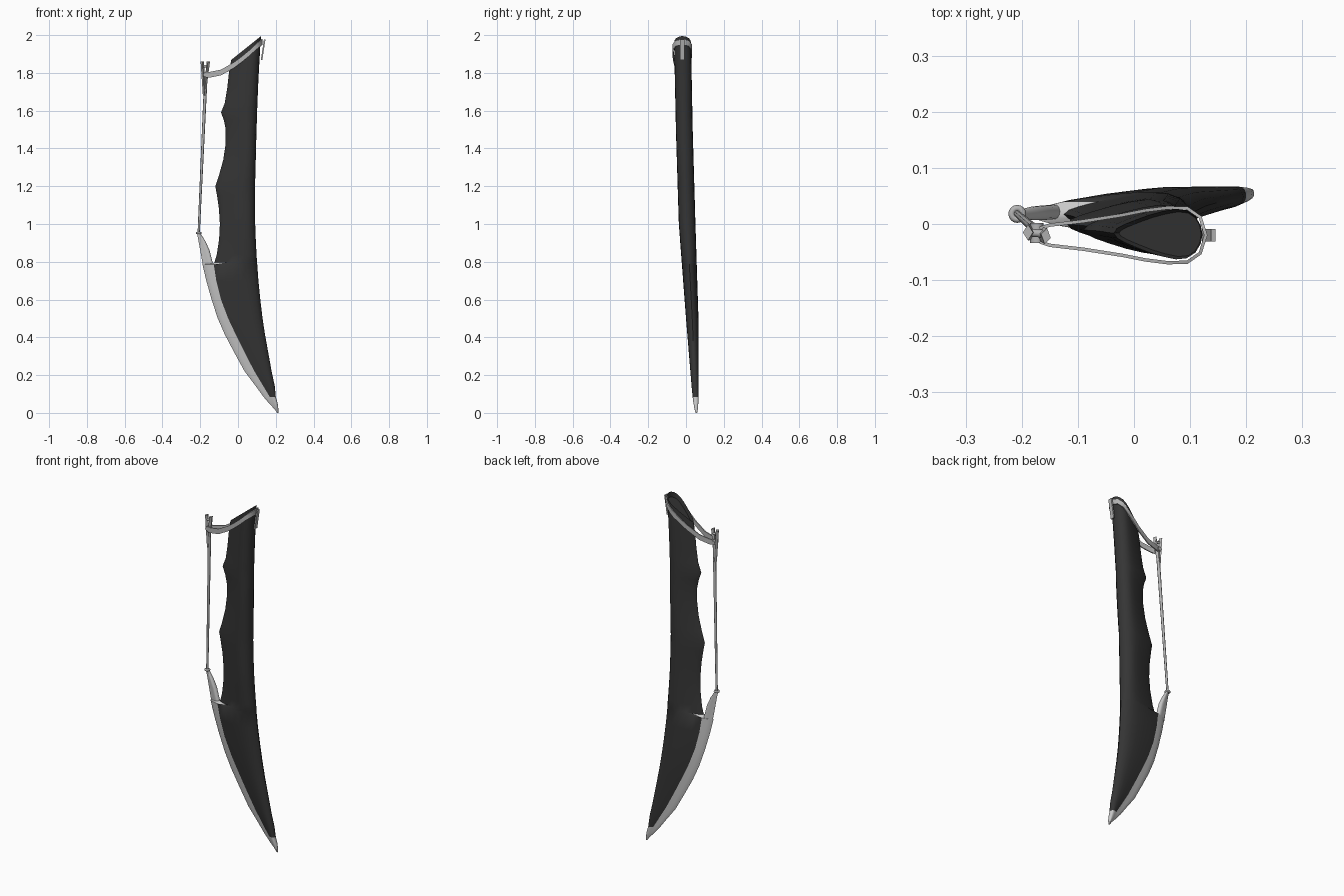
import bpy, bmesh, math
from mathutils import Vector

cube = bpy.data.objects.get("Cube")
if cube:
    bpy.data.objects.remove(cube)


def material(name, value):
    mat = bpy.data.materials.new(name)
    mat.use_nodes = True
    color = (value, value, value, 1)
    mat.diffuse_color = color
    mat.node_tree.nodes["Principled BSDF"].inputs["Base Color"].default_value = color
    return mat


LEATHER = material("dark leather", 0.035)
METAL = material("pale metal", 0.58)
STRAP = material("grey fittings", 0.45)


def finish(name, bm, mats, angle=40):
    bmesh.ops.recalc_face_normals(bm, faces=bm.faces)
    mesh = bpy.data.meshes.new(name)
    bm.to_mesh(mesh)
    bm.free()
    for mat in mats:
        mesh.materials.append(mat)
    obj = bpy.data.objects.new(name, mesh)
    bpy.context.collection.objects.link(obj)
    bpy.ops.object.select_all(action="DESELECT")
    obj.select_set(True)
    bpy.context.view_layer.objects.active = obj
    bpy.ops.object.shade_smooth_by_angle(angle=math.radians(angle))
    return obj


def interp(keys, z):
    for (z0, v0), (z1, v1) in zip(keys, keys[1:]):
        if z <= z1:
            return v0 + (v1 - v0) * (z - z0) / (z1 - z0)
    return keys[-1][1]


# Teardrop cross-section: sharp on the left, round along the spine
TEARDROP = [(0, 0), (.04, .2), (.12, .36), (.25, .55), (.4, .75), (.55, .9),
            (.7, 1), (.82, .95), (.92, .72), (.98, .36), (1, 0)]
EDGE = 3  # index of the column that follows the metal border


def loft(rows, rule):
    """Rows are (z, left, border, right, y, half thickness)."""
    bm = bmesh.new()
    rings = []
    n = len(TEARDROP)
    for z, left, border, right, y, half in rows:
        ring = []
        for i in list(range(n)) + list(range(n - 2, 0, -1)):
            u, h = TEARDROP[i]
            split = TEARDROP[EDGE][0]
            if u <= split:
                x = left + (border - left) * u / split
            else:
                x = border + (right - border) * (u - split) / (1 - split)
            side = -1 if len(ring) < n else 1
            ring.append(bm.verts.new((x, y + side * h * half, z)))
        rings.append(ring)
    count = len(rings[0])
    for a, b in zip(rings, rings[1:]):
        for j in range(count):
            k = (j + 1) % count
            face = bm.faces.new((a[j], a[k], b[k], b[j]))
            column = min(j, count - 1 - j)
            face.material_index = rule(column, (a[0].co.z + b[0].co.z) / 2)
    bm.faces.new(rings[0]).material_index = rule(0, rows[0][0])
    bm.faces.new(rings[-1]).material_index = rule(0, rows[-1][0])
    return bm


# Scabbard outline: height, left edge, border of the metal, right edge
CHAPE = [(0, .207, .209, .214), (.02, .193, .2, .214), (.05, .165, .18, .21),
         (.085, .135, .168, .2), (.14, .095, .135, .195), (.22, .035, .087, .178),
         (.32, -.02, .035, .16), (.415, -.07, -.012, .143), (.5, -.107, -.052, .13),
         (.6, -.14, -.09, .118), (.7, -.168, -.115, .108), (.785, -.188, -.128, .102)]
GRIP = [(.795, -.125, .101), (.84, -.112, .098), (.92, -.1, .094), (1, -.096, .091),
        (1.08, -.101, .09), (1.15, -.111, .09), (1.2, -.12, .09), (1.26, -.1, .092),
        (1.34, -.078, .094), (1.42, -.066, .096), (1.5, -.065, .098), (1.55, -.075, .1),
        (1.59, -.09, .101), (1.64, -.07, .103), (1.72, -.057, .106), (1.8, -.048, .11),
        (1.87, -.036, .114), (1.94, -.03, .118), (2.05, -.02, .126)]
CENTRE = [(0, .055), (.1, .05), (.5, .033), (1, .006), (1.5, -.009), (2.1, -.021)]
HALF = [(0, .004), (.03, .011), (.1, .017), (.5, .033), (1, .044), (2.1, .045)]

rows = list(CHAPE) + [(z, l, l + (r - l) * .25, r) for z, l, r in GRIP]
rows = [row + (interp(CENTRE, row[0]), interp(HALF, row[0])) for row in rows]
bm = loft(rows, lambda col, z: 1 if z < .08 or (col < EDGE and z < .795) else 0)

# Slanted, recessed mouth
cut = bmesh.ops.bisect_plane(bm, geom=bm.verts[:] + bm.edges[:] + bm.faces[:],
                             plane_co=(.122, 0, 1.995), plane_no=(-.8, 0, 1),
                             clear_outer=True)
rim = [e for e in cut["geom_cut"] if isinstance(e, bmesh.types.BMEdge)]
mouth = bmesh.ops.contextual_create(bm, geom=rim)["faces"]
bmesh.ops.inset_region(bm, faces=mouth, thickness=.005)
bmesh.ops.translate(bm, verts=list({v for f in mouth for v in f.verts}),
                    vec=(.004, 0, -.025))
finish("scabbard", bm, [LEATHER, METAL])

# Curled metal horn rising from the lower fitting
horn = [(.77, -.184, -.16, -.122, .022, .013), (.8, -.189, -.17, -.135, .021, .013),
        (.86, -.2, -.185, -.15, .02, .013), (.91, -.209, -.197, -.173, .019, .012),
        (.95, -.217, -.209, -.198, .018, .008)]
finish("chape_horn", loft(horn, lambda col, z: 0), [METAL])


def ribbon(name, points, height, thick, mat):
    """Flat upright strap following a path."""
    bm = bmesh.new()
    rings = []
    points = [Vector(p) for p in points]
    for i, p in enumerate(points):
        d = points[min(i + 1, len(points) - 1)] - points[max(i - 1, 0)]
        out = Vector((d.y, -d.x, 0)).normalized() * thick / 2
        up = Vector((0, 0, height / 2))
        rings.append([bm.verts.new(p + q) for q in (out + up, out - up, -out - up, up - out)])
    for a, b in zip(rings, rings[1:]):
        for j in range(4):
            k = (j + 1) % 4
            bm.faces.new((a[j], a[k], b[k], b[j]))
    bm.faces.new(rings[0])
    bm.faces.new(rings[-1])
    finish(name, bm, [mat])


# Strap looping round the throat and meeting at the hanger
half_loop = [(-.168, .012, 1.79), (-.15, .018, 1.79), (-.09, .025, 1.802),
             (-.02, .036, 1.842), (.02, .044, 1.872), (.06, .049, 1.905),
             (.095, .048, 1.938), (.118, .032, 1.957)]
front = [(x, -.02 - w, z) for x, w, z in half_loop]
back = [(x, -.02 + w, z) for x, w, z in reversed(half_loop)]
ribbon("throat_strap", front + [(.128, -.02, 1.964)] + back, .03, .006, STRAP)


def bar(name, a, b, r1, r2, mat, sides=8, flat=1):
    """Tapered bar between two points."""
    a, b = Vector(a), Vector(b)
    bm = bmesh.new()
    bmesh.ops.create_cone(bm, cap_ends=True, segments=sides, radius1=r1, radius2=r2,
                          depth=(b - a).length)
    bmesh.ops.rotate(bm, verts=bm.verts, matrix=(b - a).to_track_quat("Z", "Y").to_matrix())
    for v in bm.verts:
        v.co.y *= flat
    bmesh.ops.translate(bm, verts=bm.verts, vec=(a + b) / 2)
    finish(name, bm, [mat], 50)


# Forked hanger, cross bar and the long cord
bar("hanger_left_prong", (-.178, -.015, 1.68), (-.189, -.015, 1.86), .008, .009, STRAP, 4, 1.6)
bar("hanger_right_prong", (-.176, -.015, 1.7), (-.157, -.02, 1.86), .007, .009, STRAP, 4, 1.6)
bar("hanger_cross_bar", (-.19, -.015, 1.835), (-.155, -.018, 1.835), .007, .007, STRAP)
bar("hanger_knot", (-.173, -.034, 1.79), (-.173, .002, 1.79), .012, .012, STRAP)
bar("cord", (-.208, .018, .955), (-.17, -.015, 1.78), .006, .009, STRAP)

# Ring joining the cord to the horn
bpy.ops.mesh.primitive_torus_add(location=(-.208, .018, .952), major_radius=.01,
                                 minor_radius=.006, major_segments=16, minor_segments=8)
ring = bpy.context.object
ring.name = "cord_ring"
ring.data.materials.append(STRAP)
bpy.ops.object.shade_smooth()

# Upright tab on the spine
bpy.ops.mesh.primitive_cube_add(size=1, location=(.133, -.02, 1.922), rotation=(0, .15, 0))
tab = bpy.context.object
tab.name = "spine_tab"
tab.scale = (.008, .022, .11)
tab.data.materials.append(STRAP)
